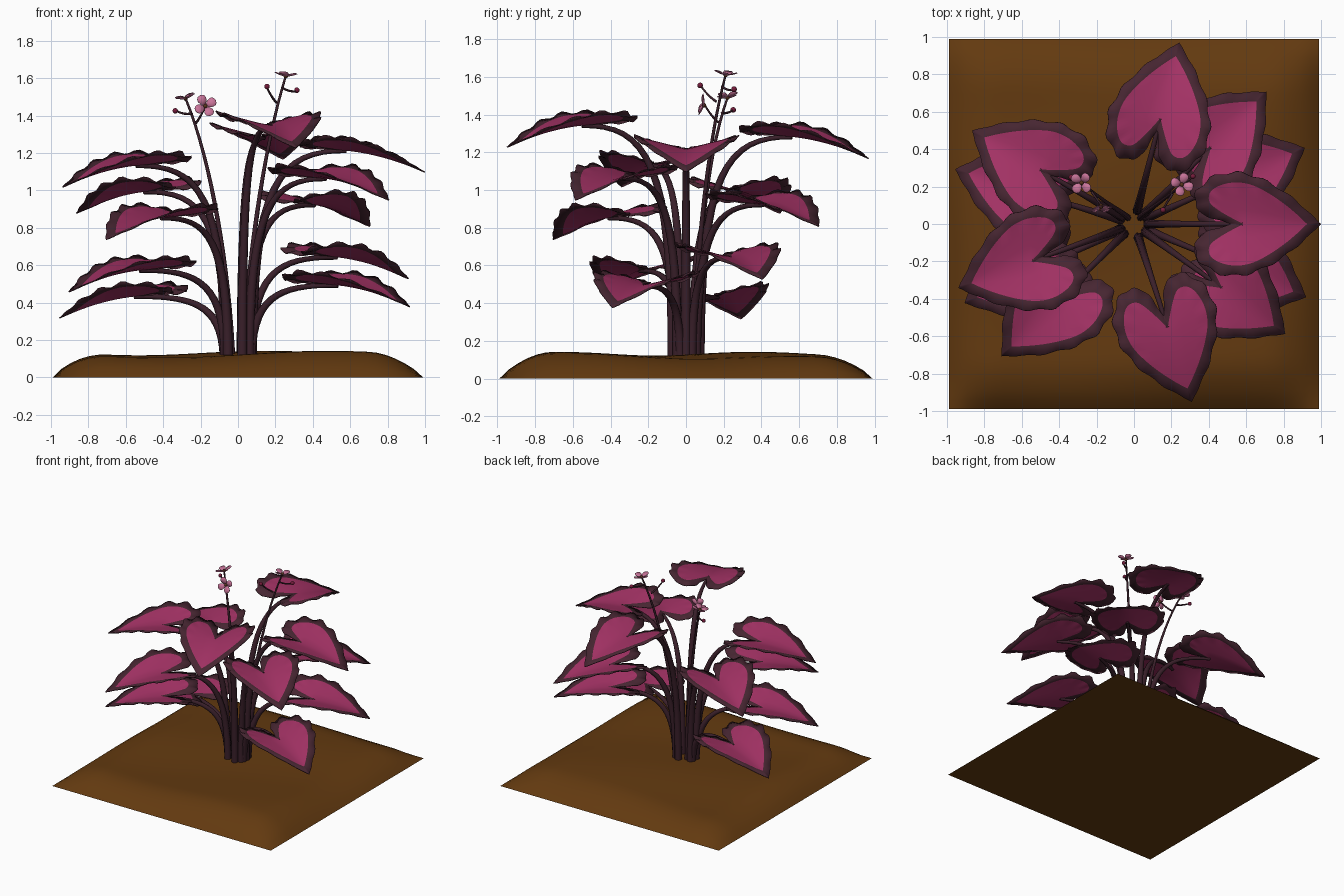
import bpy, bmesh, math
from mathutils import Vector, Matrix

if "Cube" in bpy.data.objects:
    bpy.data.objects.remove(bpy.data.objects["Cube"])


def mat(name, rgb):
    m = bpy.data.materials.new(name)
    m.diffuse_color = (*rgb, 1)
    m.use_nodes = True
    m.node_tree.nodes["Principled BSDF"].inputs["Base Color"].default_value = m.diffuse_color
    return m


PINK = mat("leaf pink", (0.37, 0.032, 0.13))
EDGE = mat("leaf dark border", (0.062, 0.019, 0.031))
STEM = mat("stem purple", (0.042, 0.014, 0.023))
SOIL = mat("soil brown", (0.125, 0.042, 0.005))
PETAL = mat("petal rose", (0.60, 0.18, 0.33))
BUD = mat("bud crimson", (0.18, 0.012, 0.045))
CORE = mat("flower centre brown", (0.10, 0.035, 0.012))


def finish(name, bm, mats):
    me = bpy.data.meshes.new(name)
    bm.to_mesh(me)
    bm.free()
    for m in mats:
        me.materials.append(m)
    for p in me.polygons:
        p.use_smooth = True
    return me


def place(name, me, matrix=Matrix()):
    ob = bpy.data.objects.new(name, me)
    bpy.context.collection.objects.link(ob)
    ob.matrix_world = matrix
    return ob


# Soil mound: bumpy square slab that slopes to the ground at its rim
def soil_height(x, y):
    def rim(t):
        t = min(1, max(0, (1 - abs(t)) / 0.3))
        return 1 - (1 - t) ** 2
    bumps = 0.012 * math.sin(4.1 * x + 1.3 * y + 0.5) + 0.01 * math.sin(5.3 * y - 2.2 * x)
    return rim(x) * rim(y) * (0.12 + bumps)


bm = bmesh.new()
bmesh.ops.create_grid(bm, x_segments=40, y_segments=40, size=0.99)
rim_edges = [e for e in bm.edges if e.is_boundary]
for v in bm.verts:
    v.co.z = soil_height(v.co.x, v.co.y) if max(abs(v.co.x), abs(v.co.y)) < 0.989 else 0
bmesh.ops.contextual_create(bm, geom=rim_edges)
bmesh.ops.recalc_face_normals(bm, faces=bm.faces)
soil = place("soil_mound", finish("soil_mound", bm, [SOIL]))
bpy.context.view_layer.objects.active = soil
soil.select_set(True)
bpy.ops.object.shade_smooth_by_angle(angle=math.radians(40))


# Leaf: heart outline halves (distance from plant centre, half width)
OUTER = [(.52, 0), (.46, .02), (.385, .04), (.33, .10), (.335, .175), (.41, .245),
         (.52, .275), (.63, .26), (.74, .212), (.85, .138), (.94, .058), (1.0, 0)]
INNER = [(.585, 0), (.53, .028), (.45, .075), (.405, .115), (.405, .165), (.45, .202),
         (.53, .222), (.62, .212), (.71, .170), (.80, .110), (.875, .048), (.925, 0)]


def smooth_line(pts, n=4):
    p = [Vector(a) for a in pts]
    p = [p[0]] + p + [p[-1]]
    out = []
    for i in range(1, len(p) - 2):
        a, b, c, d = p[i - 1:i + 3]
        for k in range(n):
            t = k / n
            out.append(0.5 * (2 * b + (c - a) * t + (2 * a - 5 * b + 4 * c - d) * t * t
                              + (3 * b - a - 3 * c + d) * t ** 3))
    return out + [p[-1]]


def leaf_height(r, v):
    return 0.125 - 0.125 * ((r - 0.45) / 0.55) ** 2 + 0.26 * math.sqrt(v * v + 0.0009) - 0.008


def leaf_mesh():
    bm = bmesh.new()
    outer, inner = smooth_line(OUTER), smooth_line(INNER)
    n = len(outer)
    for side in (1, -1):
        rings = [[] for _ in range(5)]
        for i, (o, q) in enumerate(zip(outer, inner)):
            fade = math.sin(math.pi * i / (n - 1))
            wave = fade * math.sin(i * 1.25 + side)
            rib = Vector((max(.6, q.x), 0))
            o = o + (o - Vector((.6, 0))) * 0.03 * wave
            pts = [o, q, q.lerp(rib, .33), q.lerp(rib, .67), rib]
            for k, p in enumerate(pts):
                v = max(p.y, 0)
                z = leaf_height(p.x, v) + (0.009 * wave if k == 0 else 0)
                rings[k].append(bm.verts.new((p.x, side * v, z)))
        for k in range(4):
            for i in range(n - 1):
                f = bm.faces.new((rings[k][i], rings[k][i + 1], rings[k + 1][i + 1], rings[k + 1][i]))
                f.material_index = 1 if k == 0 else 0
    bmesh.ops.remove_doubles(bm, verts=bm.verts, dist=0.0004)
    bmesh.ops.dissolve_degenerate(bm, edges=bm.edges, dist=0.0003)
    for f in bm.faces:
        f.normal_update()
        if f.normal.z < 0:
            f.normal_flip()
    return finish("leaf", bm, [PINK, EDGE])


# Tapered tube along a bezier given four control points
def tube(name, ctrl, r0, r1, steps=16):
    cu = bpy.data.curves.new(name, 'CURVE')
    cu.dimensions = '3D'
    cu.bevel_depth = 1
    cu.bevel_resolution = 2
    cu.use_fill_caps = True
    sp = cu.splines.new('POLY')
    sp.points.add(steps)
    a, b, c, d = [Vector(p) for p in ctrl]
    for i, p in enumerate(sp.points):
        t = i / steps
        s = 1 - t
        p.co = (*(a * s ** 3 + b * 3 * s * s * t + c * 3 * s * t * t + d * t ** 3), 1)
        p.radius = r0 + (r1 - r0) * t
    cu.materials.append(STEM)
    ob = place(name, cu)
    bpy.ops.object.select_all(action='DESELECT')
    ob.select_set(True)
    bpy.context.view_layer.objects.active = ob
    bpy.ops.object.convert(target='MESH')
    bpy.ops.object.shade_smooth()


# Leaves and their arching stems: (direction in degrees, height of tip)
LEAVES = [(-72, 1.23), (76, 1.17), (0, 1.10), (200, 1.02), (-36, .95), (150, .88),
          (45, .81), (225, .74), (24, .53), (205, .46), (-23, .38), (163, .32)]
leaf = leaf_mesh()
for i, (deg, z) in enumerate(LEAVES):
    turn = Matrix.Rotation(math.radians(deg), 4, 'Z')
    ob = place(f"leaf_{i + 1}", leaf, Matrix.Translation((0, 0, z)) @ turn)
    sol = ob.modifiers.new("thickness", 'SOLIDIFY')
    sol.thickness = 0.006
    top = z + 0.11
    path = [(.075, 0, .06), (.075, 0, .06 + .85 * (top - .06)), (.22, 0, top + .01), (.58, 0, top)]
    tube(f"leaf_stem_{i + 1}", [turn @ Vector(p) for p in path], .027, .011)


# Four-petalled flower facing +z
def flower_mesh():
    bm = bmesh.new()
    for k in range(4):
        turn = Matrix.Rotation(k * math.pi / 2 + .5, 4, 'Z')
        ring = []
        for j in range(12):
            a = j * math.tau / 12
            x, y = .034 + .028 * math.cos(a), .024 * math.sin(a) * (1 + .25 * math.cos(a))
            ring.append(bm.verts.new(turn @ Vector((x, y, .3 * x + 5 * y * y))))
        mid = bm.verts.new(turn @ Vector((.034, 0, .007)))
        for j in range(12):
            bm.faces.new((mid, ring[j], ring[(j + 1) % 12]))
    geom = bmesh.ops.create_uvsphere(bm, u_segments=10, v_segments=6, radius=.012)
    for f in {f for v in geom['verts'] for f in v.link_faces}:
        f.material_index = 1
    return finish("flower", bm, [PETAL, CORE])


bm = bmesh.new()
bmesh.ops.create_uvsphere(bm, u_segments=10, v_segments=7, radius=.015)
bud = finish("bud", bm, [BUD])
flower = flower_mesh()


def twig(name, a, b):
    a, b = Vector(a), Vector(b)
    bend = Vector((0, 0, -.01))
    tube(name, [a, a.lerp(b, .33) + bend, a.lerp(b, .67) + bend, b], .007, .005, 6)


def bloom(name, pos, facing):
    rot = Vector(facing).to_track_quat('Z', 'Y').to_matrix().to_4x4()
    ob = place(name, flower, Matrix.Translation(pos) @ rot)
    ob.modifiers.new("thickness", 'SOLIDIFY').thickness = 0.003


# Left flower stalk
tube("flower_stalk_left", [(-.03, .03, .06), (-.05, .06, .6), (-.14, .1, 1.15), (-.28, .22, 1.49)], .018, .006)
bloom("flower_left_top", (-.28, .22, 1.49), (-.25, -.1, 1))
twig("flower_twig_left", (-.225, .17, 1.36), (-.175, .10, 1.45))
bloom("flower_left_front", (-.175, .095, 1.45), (.1, -1, .25))
twig("bud_twig_left", (-.245, .19, 1.41), (-.33, .25, 1.425))
place("bud_left", bud, Matrix.Translation((-.335, .25, 1.425)))

# Right flower stalk
tube("flower_stalk_right", [(.03, .03, .06), (.05, .06, .6), (.13, .1, 1.2), (.255, .21, 1.61)], .018, .006)
bloom("flower_right_top", (.255, .21, 1.61), (.1, .1, 1))
twig("bud_twig_right_1", (.205, .16, 1.47), (.155, .08, 1.55))
place("bud_right_1", bud, Matrix.Translation((.155, .075, 1.555)))
twig("bud_twig_right_2", (.235, .19, 1.55), (.31, .25, 1.53))
place("bud_right_2", bud, Matrix.Translation((.315, .255, 1.535)))
